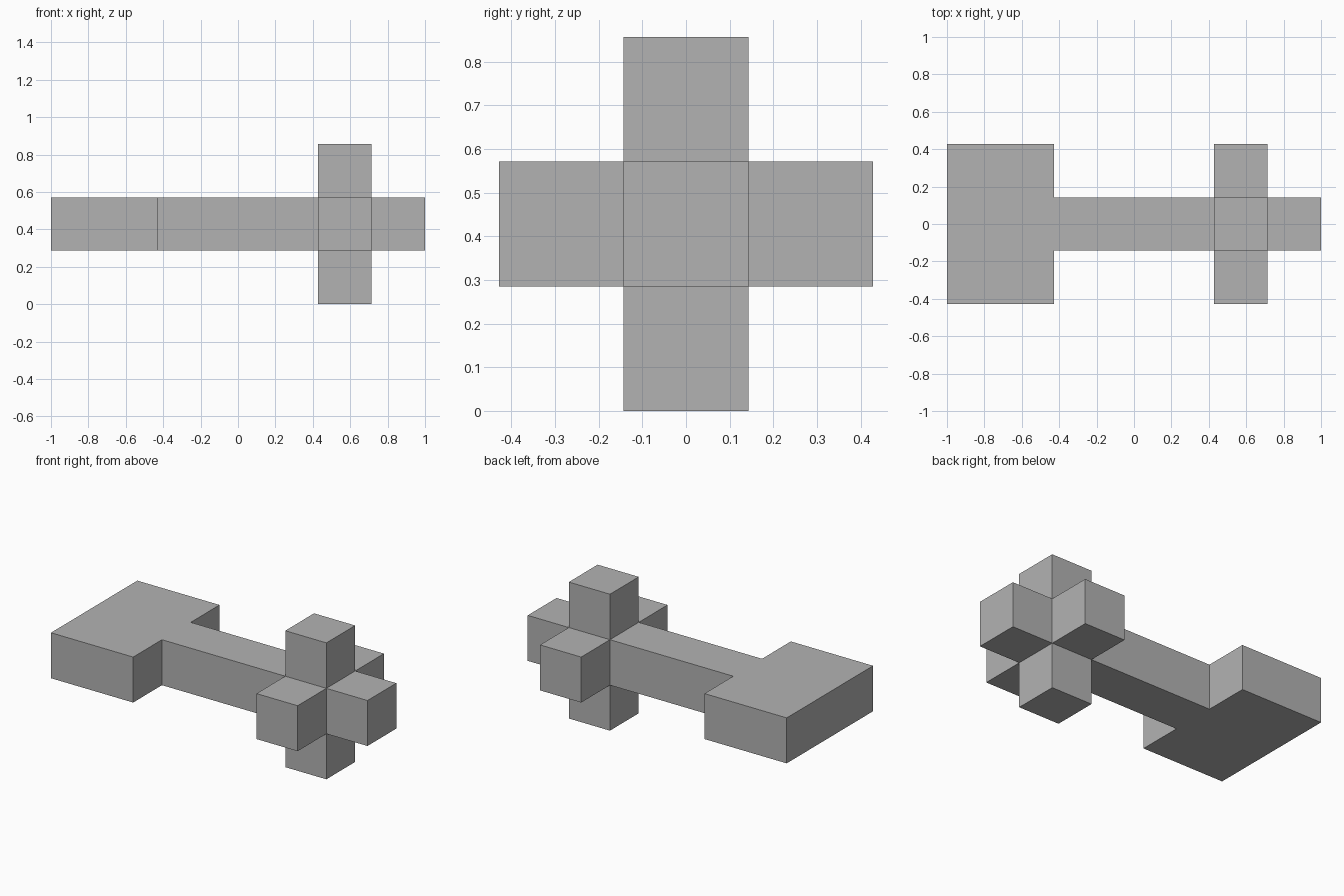
import bpy
import bmesh
from mathutils import Vector

cube = bpy.data.objects.get("Cube")
if cube:
    bpy.data.objects.remove(cube, do_unlink=True)

U = 2 / 7  # one block; the whole model is seven blocks long

grey = bpy.data.materials.new("plain_grey")
grey.use_nodes = True
colour = (0.45, 0.45, 0.45, 1)
grey.diffuse_color = colour
grey.node_tree.nodes["Principled BSDF"].inputs["Base Color"].default_value = colour

# Plan of the body in blocks: wide plate, straight shaft, side arms of the head
plate = [(x, y) for x in (-3, -2) for y in (-1, 0, 1)]
shaft = [(x, 0) for x in range(-1, 4)]
side_arms = [(2, -1), (2, 1)]

bm = bmesh.new()
for x, y in plate + shaft + side_arms:
    corners = [(-.5, -.5), (.5, -.5), (.5, .5), (-.5, .5)]
    bm.faces.new([bm.verts.new(((x + i) * U, (y + j) * U, U)) for i, j in corners])
bmesh.ops.remove_doubles(bm, verts=bm.verts, dist=0.001)


def raise_faces(faces, height, keep=False):
    """Extrude faces straight up or down."""
    new = bmesh.ops.extrude_face_region(bm, geom=faces, use_keep_orig=keep)["geom"]
    verts = [g for g in new if isinstance(g, bmesh.types.BMVert)]
    bmesh.ops.translate(bm, verts=verts, vec=(0, 0, height))


def hub_face(z):
    centre = Vector((2 * U, 0, z))
    return min(bm.faces, key=lambda f: (f.calc_center_median() - centre).length)


# Thickness of the body
raise_faces(bm.faces[:], U, keep=True)

# Upper and lower arms of the head
for level, height in ((2 * U, U), (U, -U)):
    face = hub_face(level)
    raise_faces([face], height)

# Merge flat neighbours into clean faces
bmesh.ops.recalc_face_normals(bm, faces=bm.faces)
bmesh.ops.dissolve_limit(bm, angle_limit=0.01, verts=bm.verts, edges=bm.edges)

mesh = bpy.data.meshes.new("block_key")
bm.to_mesh(mesh)
bm.free()
mesh.materials.append(grey)
bpy.context.collection.objects.link(bpy.data.objects.new("block_key", mesh))
